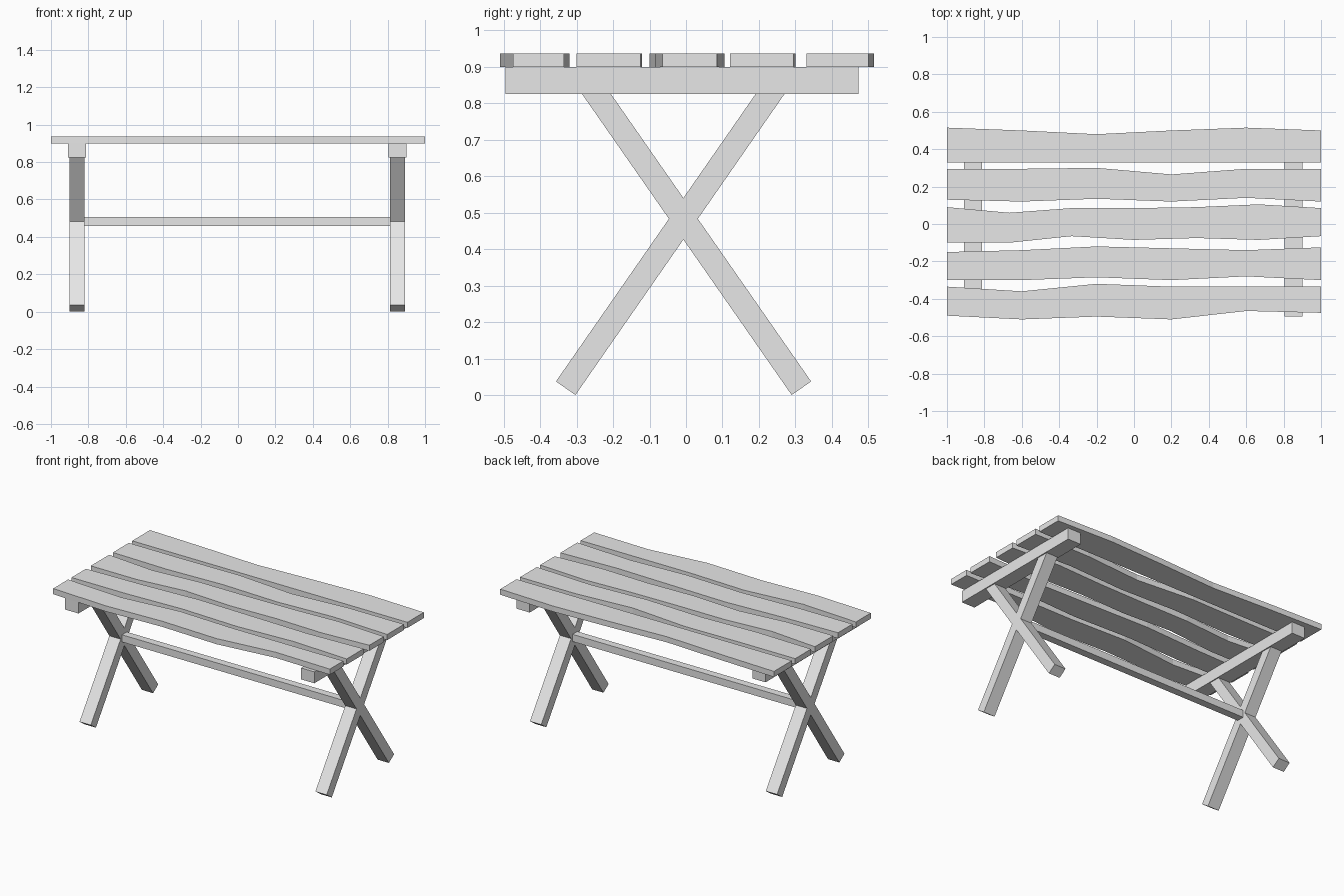
import bpy
import bmesh
from mathutils import Vector

cube = bpy.data.objects.get("Cube")
if cube:
    bpy.data.objects.remove(cube, do_unlink=True)

wood = bpy.data.materials.new("plain_grey")
wood.use_nodes = True
GREY = (0.8, 0.8, 0.8, 1)
wood.diffuse_color = GREY
wood.node_tree.nodes["Principled BSDF"].inputs["Base Color"].default_value = GREY


def prism(name, outline, offset):
    """Extrude a closed outline of 3D points along an offset."""
    bm = bmesh.new()
    face = bm.faces.new([bm.verts.new(p) for p in outline])
    new = bmesh.ops.extrude_face_region(bm, geom=[face])["geom"]
    moved = [v for v in new if isinstance(v, bmesh.types.BMVert)]
    bmesh.ops.translate(bm, verts=moved, vec=offset)
    bmesh.ops.recalc_face_normals(bm, faces=bm.faces)
    mesh = bpy.data.meshes.new(name)
    bm.to_mesh(mesh)
    bm.free()
    mesh.materials.append(wood)
    obj = bpy.data.objects.new(name, mesh)
    bpy.context.collection.objects.link(obj)
    return obj


def box(name, x0, x1, y0, y1, z0, z1):
    outline = [(x0, y0, z0), (x1, y0, z0), (x1, y1, z0), (x0, y1, z0)]
    return prism(name, outline, (0, 0, z1 - z0))


def plank(name, front, back):
    """Wavy board: edge depths at evenly spaced stations along x."""
    def edge(depths):
        step = 2 / (len(depths) - 1)
        return [(-1 + i * step, y, 0.9) for i, y in enumerate(depths)]
    return prism(name, edge(front) + edge(back)[::-1], (0, 0, 0.037))


def leg(name, x0, x1, foot, top):
    """Square-ended beam leaning in the yz plane."""
    a, b = Vector((x0, *foot)), Vector((x0, *top))
    d = (b - a).normalized()
    side = Vector((0, d.z, -d.y)) * 0.0325
    return prism(name, [a - side, a + side, b + side, b - side], (x1 - x0, 0, 0))


# Table top, front to back
plank("plank_front", [-.49, -.51, -.495, -.51, -.465, -.475],
      [-.335, -.36, -.32, -.335, -.335, -.335])
plank("plank_mid_front", [-.3, -.3, -.285, -.3, -.28, -.3],
      [-.15, -.14, -.12, -.13, -.14, -.125])
plank("plank_middle", [-.1, -.1, -.065, -.085, -.075, -.085, -.065],
      [.09, .06, .085, .085, .09, .105, .085])
plank("plank_mid_back", [.13, .12, .135, .12, .14, .12],
      [.295, .295, .3, .265, .295, .295])
plank("plank_back", [.33, .33], [.515, .5, .48, .5, .515, .5])

# Cross rail and crossed legs at each end
for side, x in (("right", -0.861), ("left", 0.853)):
    box("rail_" + side, x - .048, x + .048, -.495, .473, .825, .9)
    leg("front_leg_" + side, x - .041, x + .041, (-.33, .0186), (.258, .865))
    leg("back_leg_" + side, x - .041, x + .041, (.3165, .0186), (-.273, .865))

# Long stretcher between the crossings
box("stretcher", -.82, .812, -.032, .018, .459, .506)
